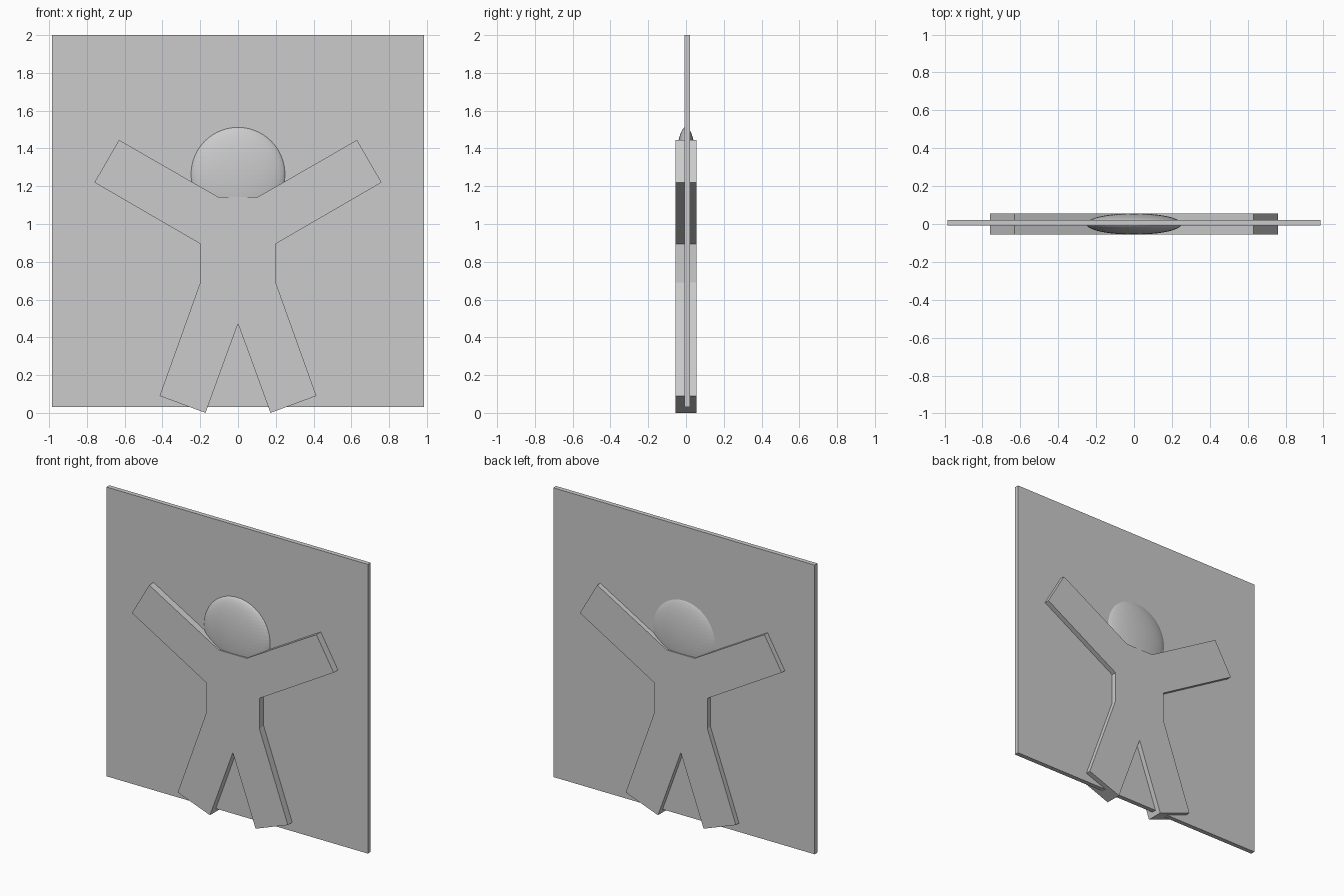
import bpy
import bmesh
from mathutils import Matrix, Vector

cube = bpy.data.objects.get("Cube")
if cube:
    bpy.data.objects.remove(cube, do_unlink=True)

# Single grey finish
grey = bpy.data.materials.new("light_grey")
grey.use_nodes = True
colour = (0.6, 0.6, 0.6, 1)
grey.diffuse_color = colour
grey.node_tree.nodes["Principled BSDF"].inputs["Base Color"].default_value = colour


def add_object(name, bm):
    bmesh.ops.recalc_face_normals(bm, faces=bm.faces)
    mesh = bpy.data.meshes.new(name)
    bm.to_mesh(mesh)
    bm.free()
    mesh.materials.append(grey)
    obj = bpy.data.objects.new(name, mesh)
    bpy.context.collection.objects.link(obj)
    return obj


def extruded_outline(name, points, y_front, y_back):
    """Extrude an x-z outline from front to back."""
    bm = bmesh.new()
    face = bm.faces.new([bm.verts.new((x, y_front, z)) for x, z in points])
    extruded = bmesh.ops.extrude_face_region(bm, geom=[face])
    verts = [v for v in extruded["geom"] if isinstance(v, bmesh.types.BMVert)]
    bmesh.ops.translate(bm, verts=verts, vec=Vector((0, y_back - y_front, 0)))
    return add_object(name, bm)


# Backing panel, running through the middle of the figure
panel = [(-0.985, 0.03), (0.985, 0.03), (0.985, 2.0), (-0.985, 2.0)]
extruded_outline("panel", panel, -0.009, 0.022)

# Figure with raised arms and spread legs: left half, neck to crotch, then mirrored
left_half = [(0.105, 1.143), (0.63, 1.445), (0.76, 1.22), (0.2, 0.895),
             (0.2, 0.69), (0.415, 0.09), (0.172, 0.0)]
right_half = [(-x, z) for x, z in reversed(left_half)]
extruded_outline("body", left_half + [(0, 0.472)] + right_half, -0.056, 0.056)

# Flattened ball head
bm = bmesh.new()
shape = Matrix.Translation((0, 0, 1.263)) @ Matrix.Diagonal((0.252, 0.056, 0.252, 1))
bmesh.ops.create_uvsphere(bm, u_segments=64, v_segments=32, radius=1, matrix=shape)
add_object("head", bm)
